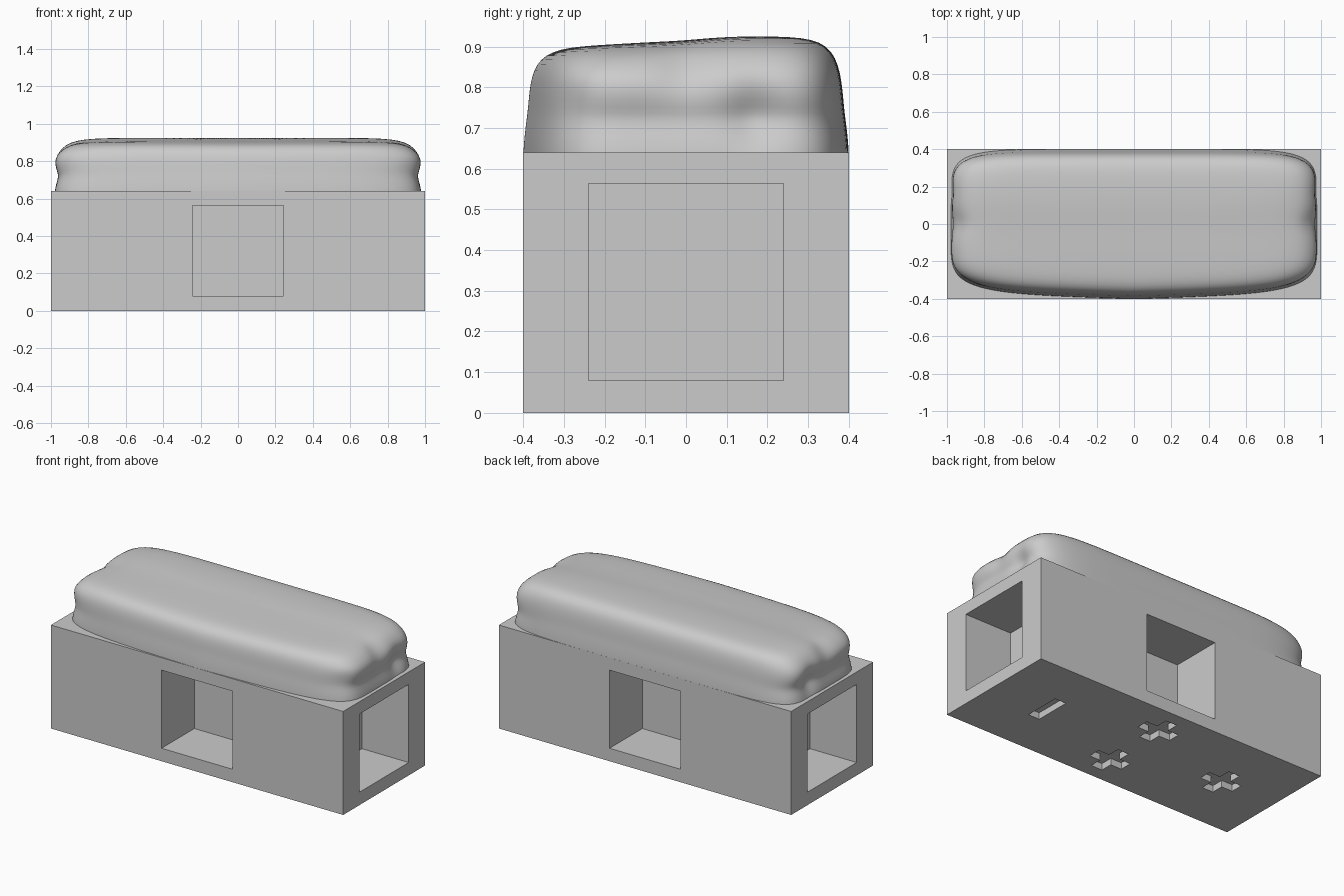
import bpy, bmesh, math

if "Cube" in bpy.data.objects:
    bpy.data.objects.remove(bpy.data.objects["Cube"])

stone = bpy.data.materials.new("plain grey")
stone.diffuse_color = (0.6, 0.6, 0.6, 1)
stone.use_nodes = True
stone.node_tree.nodes["Principled BSDF"].inputs["Base Color"].default_value = stone.diffuse_color


def box(name, lo, hi):
    bpy.ops.mesh.primitive_cube_add(size=1, location=[(a + b) / 2 for a, b in zip(lo, hi)])
    ob = bpy.context.object
    ob.name = name
    ob.scale = [b - a for a, b in zip(lo, hi)]
    bpy.ops.object.transform_apply(location=True, rotation=False, scale=True)
    ob.data.materials.append(stone)
    return ob


# Base block
base = box("base_block", (-1, -0.4, 0), (1, 0.4, 0.64))


def cut(lo, hi):
    cutter = box("cutter", lo, hi)
    cutter.hide_render = True
    mod = base.modifiers.new("cut", 'BOOLEAN')
    mod.operation, mod.solver, mod.object = 'DIFFERENCE', 'EXACT', cutter
    bpy.context.view_layer.objects.active = base
    bpy.ops.object.modifier_apply(modifier=mod.name)
    bpy.data.objects.remove(cutter)


# Square blind pockets on all four sides, 0.32 deep
H, D = 0.243, 0.32
for s in (-1, 1):
    xs, ys = sorted((s * (1 - D), s * 1.1)), sorted((s * (0.4 - D), s * 0.5))
    cut((xs[0], -0.24, 0.08), (xs[1], 0.24, 0.563))
    cut((-H, ys[0], 0.08), (H, ys[1], 0.563))

# Shallow bar and cross recesses in the underside
L, W, DEPTH = 0.113, 0.038, 0.04
cut((0.62 - W, -L, -0.1), (0.62 + W, L, DEPTH))
for x, y in ((0, 0.205), (0, -0.205), (-0.62, 0)):
    cut((x - W, y - L, -0.1), (x + W, y + L, DEPTH))
    cut((x - L, y - W, -0.1), (x + L, y + W, DEPTH))

# Soft loaf-shaped cushion: rings of (height, inset in x, inset in y)
levels = [(0.62, 0.02, 0.0), (0.64, 0.02, 0.0), (0.68, 0.028, 0.003), (0.72, 0.042, 0.008),
          (0.75, 0.03, 0.012), (0.79, 0.02, 0.015), (0.83, 0.027, 0.021), (0.865, 0.06, 0.033),
          (0.89, 0.10, 0.055), (0.905, 0.17, 0.09), (0.911, 0.28, 0.14), (0.913, 0.45, 0.22),
          (0.914, 0.70, 0.31)]
SEG = 144


def bump(v, centre, width):
    return math.exp(-((v - centre) / width) ** 2)


def ring_point(t, z, ix, iy):
    c, s = math.cos(t), math.sin(t)
    n = 7 if s > 0 else 6
    r = (abs(c) ** n + abs(s) ** n) ** (-1 / n)
    x, y = r * c * (1 - ix), r * s * (0.4 - iy)
    if y < 0:                                   # front edge bows outward
        y *= 1 - 0.06 * abs(x) - 0.06 * x * x
    # dents in the two ends
    end = max(0, (abs(x) - 0.75) / 0.25)
    dent = 0.03 * bump(y, 0.0, 0.07) * bump(z, 0.87, 0.08)
    dent += 0.03 * bump(y, 0.17, 0.06) * bump(z, 0.73, 0.07)
    dent += 0.02 * bump(y, -0.3, 0.05) * bump(z, 0.77, 0.03)
    x -= math.copysign(dent * end, x)
    # top slopes up toward the back
    lift = max(0, (z - 0.80) / 0.11)
    z += lift * (0.04 * y + 0.006 * bump(y, 0.13, 0.12))
    return x, y, z


bm = bmesh.new()
rings = [[bm.verts.new(ring_point(2 * math.pi * i / SEG, *lv)) for i in range(SEG)] for lv in levels]
for a, b in zip(rings, rings[1:]):
    for i in range(SEG):
        j = (i + 1) % SEG
        bm.faces.new((a[i], a[j], b[j], b[i]))
mid = bm.verts.new((0, 0, 0.915))
for i in range(SEG):
    bm.faces.new((rings[-1][i], rings[-1][(i + 1) % SEG], mid))
me = bpy.data.meshes.new("cushion")
bm.to_mesh(me)
bm.free()
for p in me.polygons:
    p.use_smooth = True
me.materials.append(stone)
cushion = bpy.data.objects.new("cushion", me)
bpy.context.collection.objects.link(cushion)
sub = cushion.modifiers.new("soften", 'SUBSURF')
sub.levels = sub.render_levels = 1
